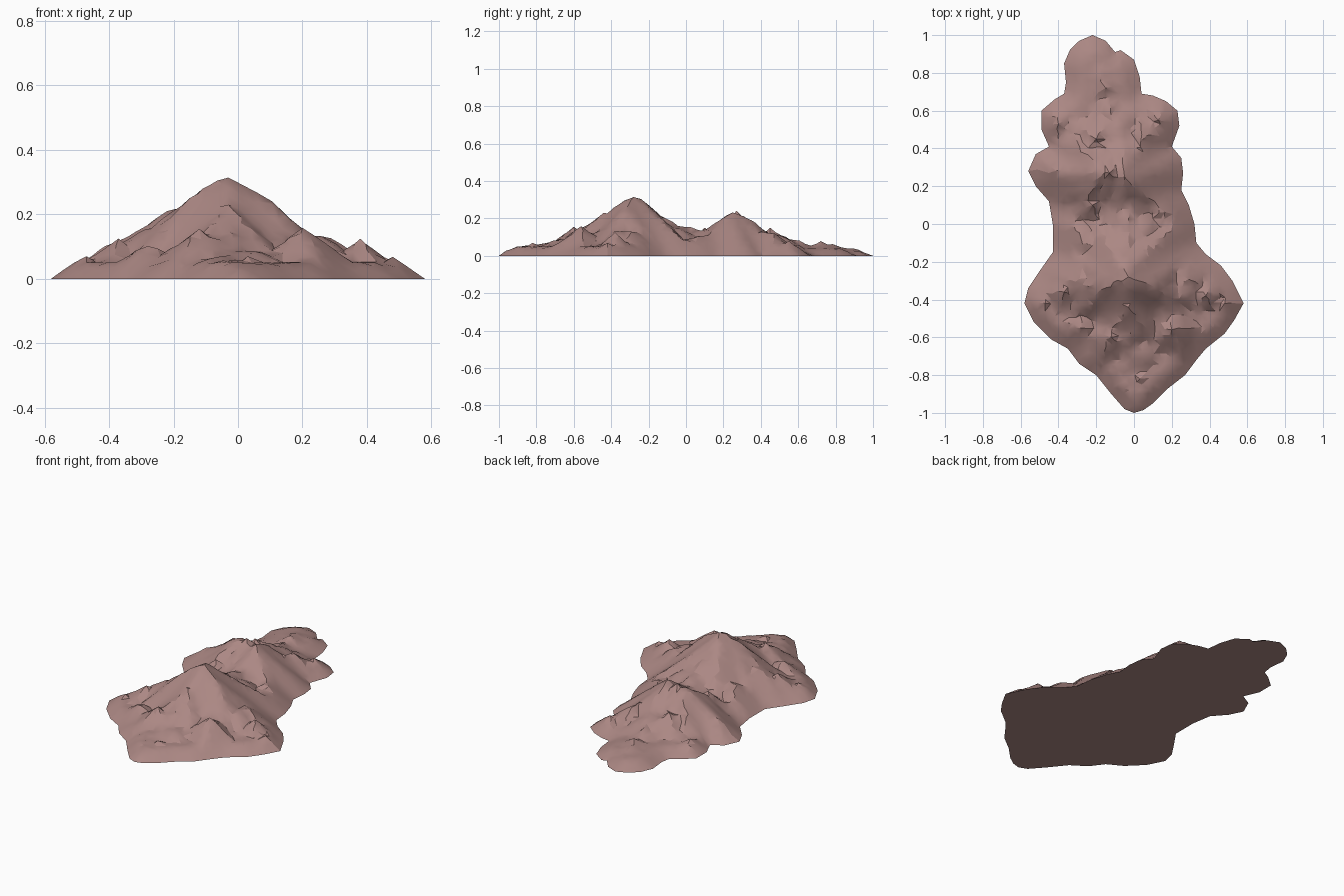
import bpy, bmesh, math, random
from mathutils import Vector, noise
from mathutils.geometry import delaunay_2d_cdt

if "Cube" in bpy.data.objects:
    bpy.data.objects.remove(bpy.data.objects["Cube"])

random.seed(4)

# Foot outline: right side going back, then left side coming forward
RIGHT = [(0, -1), (.05, -.985), (.1, -.95), (.18, -.87), (.27, -.8), (.33, -.72), (.38, -.66),
         (.48, -.58), (.53, -.51), (.58, -.42), (.52, -.3), (.46, -.22), (.38, -.16), (.33, -.1),
         (.32, 0), (.29, .1), (.25, .18), (.26, .27), (.25, .35), (.2, .41), (.24, .52),
         (.23, .6), (.17, .65), (.1, .68), (.04, .69), (.03, .78), (0, .87), (-.07, .92),
         (-.1, .91), (-.15, .97)]
LEFT = [(-.22, 1), (-.29, .97), (-.34, .92), (-.37, .85), (-.36, .75), (-.37, .69), (-.42, .66),
        (-.49, .6), (-.49, .5), (-.45, .41), (-.52, .37), (-.56, .28), (-.52, .2), (-.45, .12),
        (-.43, 0), (-.43, -.15), (-.5, -.25), (-.56, -.34), (-.58, -.42), (-.53, -.52),
        (-.44, -.61), (-.35, -.66), (-.29, -.74), (-.2, -.8), (-.12, -.9), (-.05, -.98)]
# Height of the main ridge along y
RIDGE = [(-1, 0), (-.88, .06), (-.8, .075), (-.6, .15), (-.5, .17), (-.42, .24), (-.35, .28),
         (-.28, .33), (-.2, .28), (-.1, .225), (0, .165), (.05, .15), (.12, .165), (.2, .21),
         (.27, .24), (.35, .21), (.45, .16), (.55, .1), (.65, .06), (.72, .07), (.85, .04), (1, 0)]
# Separate crags: x, y, height, slope
CRAGS = [(-.03, -.28, .34, .9), (-.11, -.31, .29, 1), (.06, -.31, .287, 1), (-.03, -.44, .23, .8),
         (-.2, -.35, .195, 1), (.15, -.36, .185, 1), (-.3, -.27, .175, .9), (-.37, -.36, .125, .8),
         (-.47, -.42, .07, .6), (.27, -.28, .15, .9), (.38, -.38, .13, 1), (.48, -.42, .07, .6),
         (-.12, -.6, .155, .8), (.2, -.56, .165, .9), (.03, -.82, .07, .6), (-.28, -.55, .12, .9),
         (-.22, .27, .255, 1), (-.13, .27, .24, .9), (-.03, .26, .25, .8), (.08, .27, .24, .9),
         (.16, .27, .255, 1.3), (-.33, .28, .18, .9), (-.45, .27, .09, .7), (-.4, .53, .075, .7),
         (.13, .55, .08, .7), (-.2, .45, .15, .9), (-.28, -.08, .15, .9), (.2, -.1, .16, .9),
         (-.15, .72, .078, .6), (.05, .45, .14, .9), (-.22, .1, .15, .9), (.17, .08, .14, .9)]


def subdivide(points, n):
    out = []
    for a, b in zip(points, points[1:] + points[:1]):
        a, b = Vector(a), Vector(b)
        out += [a.lerp(b, i / n) for i in range(n)]
    return out


def inside(p, poly):
    hit = False
    for a, b in zip(poly, poly[1:] + poly[:1]):
        if (a.y > p.y) != (b.y > p.y):
            if p.x < a.x + (p.y - a.y) * (b.x - a.x) / (b.y - a.y):
                hit = not hit
    return hit


def edge_distance(p, poly):
    best = 9
    for a, b in zip(poly, poly[1:] + poly[:1]):
        e = b - a
        t = max(0, min(1, (p - a).dot(e) / e.length_squared))
        best = min(best, (p - a - e * t).length)
    return best


def interpolate(table, v):
    for (a, za), (b, zb) in zip(table, table[1:]):
        if v <= b:
            return za + (zb - za) * (v - a) / (b - a)
    return table[-1][1]


TURNS = [random.uniform(0, math.tau) for _ in CRAGS]


def crag(p, data, turn):
    # Five-sided pyramid
    x, y, h, slope = data
    dx, dy = p.x - x, p.y - y
    r = max(dx * math.cos(turn + k * math.tau / 5) + dy * math.sin(turn + k * math.tau / 5)
            for k in range(5))
    return h - slope * r


def height(p, d):
    centre = -.03 - .16 * max(0, min(1, (p.y - .3) / .5))
    off = abs(p.x - centre)
    base = .93 * interpolate(RIDGE, p.y) * d / (d + off + 1e-6)
    # Chunky boulders on the slopes
    cell = noise.voronoi(Vector((p.x * 7, p.y * 7, .3)))[0][0]
    base += (.4 - cell) * .07
    foot = min(.65 * d, .05) if p.y < 0 else min(.45 * d, .04)
    z = max(base, foot, max(crag(p, c, t) for c, t in zip(CRAGS, TURNS)))
    return max(.002, min(z, .78 * d))


# Scatter points inside the outline and triangulate
coarse = [Vector(p) for p in RIGHT + LEFT]
rim = subdivide(RIGHT + LEFT, 2)
points = list(rim)
step = .032
for j in range(int(2 / step) + 1):
    for i in range(int(1.2 / step) + 1):
        p = Vector((-.6 + (i + random.uniform(-.3, .3)) * step,
                    -1 + (j + random.uniform(-.3, .3)) * step))
        near = any((p - Vector(c[:2])).length < .018 for c in CRAGS)
        if not near and inside(p, coarse) and edge_distance(p, coarse) > .018:
            points.append(p)
points += [Vector(c[:2]) for c in CRAGS]
verts, _, faces, *_ = delaunay_2d_cdt(points, [], [list(range(len(rim)))], 1, 1e-5)

# Raise the surface and close the flat underside
bm = bmesh.new()
made = []
for v in verts:
    d = edge_distance(v, coarse)
    made.append(bm.verts.new((v.x, v.y, 0 if d < 1e-4 else height(v, d))))
for f in faces:
    bm.faces.new([made[i] for i in f])
bmesh.ops.delete(bm, geom=[v for v in bm.verts if not v.link_faces], context='VERTS')
bmesh.ops.holes_fill(bm, edges=[e for e in bm.edges if e.is_boundary], sides=0)
bmesh.ops.recalc_face_normals(bm, faces=bm.faces[:])

mesh = bpy.data.meshes.new("mountain_range")
bm.to_mesh(mesh)
bm.free()
rock = bpy.data.materials.new("dusty_rose_rock")
rock.diffuse_color = (.41, .245, .23, 1)
rock.use_nodes = True
rock.node_tree.nodes["Principled BSDF"].inputs["Base Color"].default_value = rock.diffuse_color
mesh.materials.append(rock)
mountain = bpy.data.objects.new("mountain_range", mesh)
bpy.context.collection.objects.link(mountain)
bpy.context.view_layer.objects.active = mountain
mountain.select_set(True)
bpy.ops.object.shade_smooth_by_angle(angle=math.radians(25))
